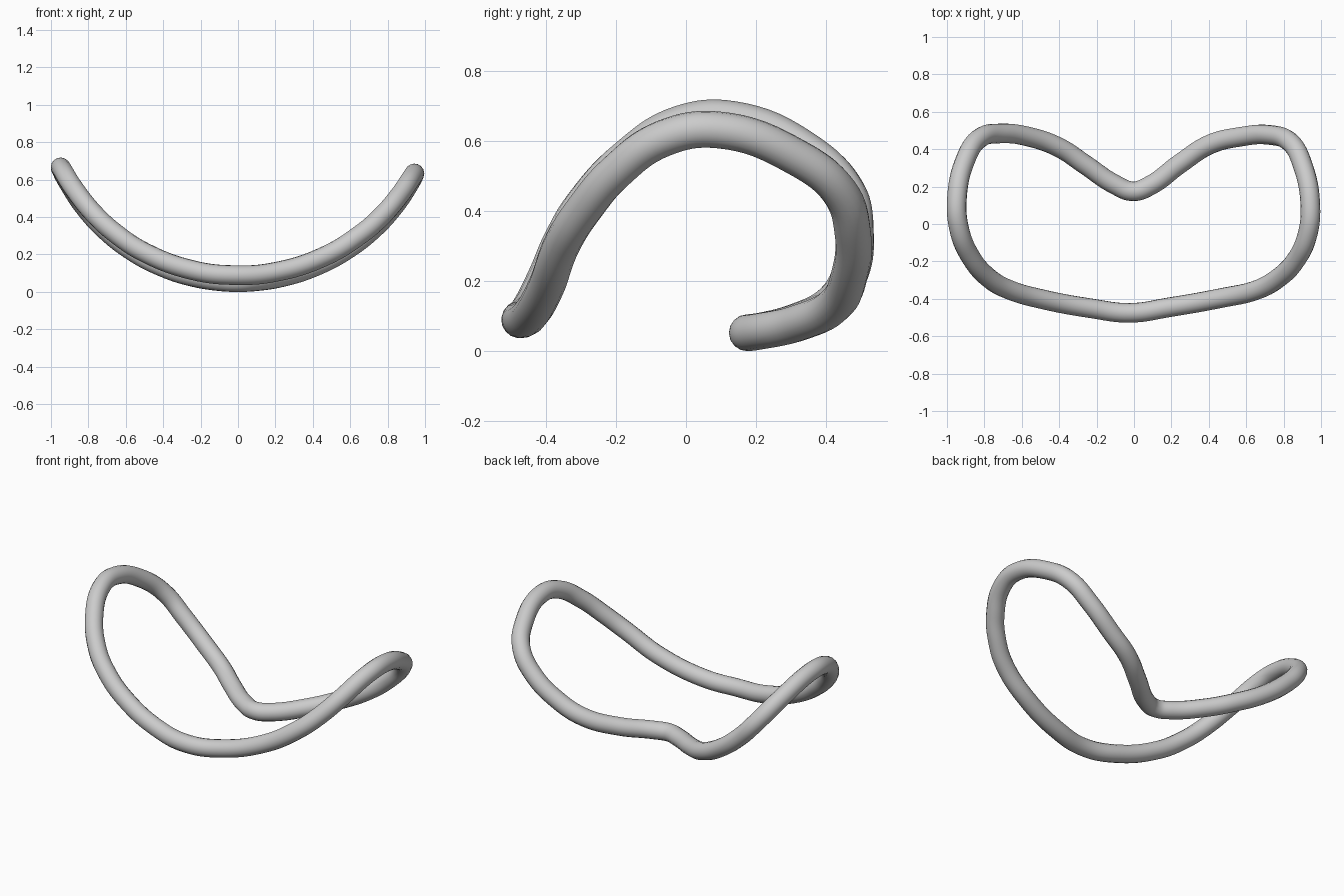
import bpy, math

R_TUBE = 0.0525
R_ARC = 1.068   # radius of the upward bend seen from the front

# plan outline of the loop centreline (x, y), starting at the back notch
plan = [(-0.005, 0.175), (0.085, 0.205), (0.245, 0.322), (0.405, 0.425), (0.567, 0.466),
        (0.727, 0.476), (0.834, 0.438), (0.9, 0.32), (0.943, 0.09), (0.925, -0.065),
        (0.86, -0.2), (0.77, -0.29), (0.663, -0.35), (0.46, -0.397), (0.19, -0.445),
        (-0.02, -0.475),
        (-0.235, -0.45), (-0.5, -0.4), (-0.663, -0.353), (-0.77, -0.294), (-0.877, -0.17),
        (-0.936, -0.02), (-0.947, 0.134), (-0.9, 0.347), (-0.823, 0.46), (-0.717, 0.484),
        (-0.556, 0.465), (-0.395, 0.406), (-0.262, 0.318), (-0.1, 0.21)]


def height(x, y):
    # circular saddle bend, front a little higher, left tip a little higher
    t = min(max((0.175 - y) / 0.65, 0), 1)
    z = R_TUBE + 0.037 * t + R_ARC - math.sqrt(R_ARC ** 2 - x * x)
    if abs(x) > 0.8:
        z += 0.008 * (abs(x) - 0.8) / 0.145
    if x < 0:
        z += 0.024 * (abs(x) / 0.945) ** 4
    return z


# closed round tube swept along the bent loop
curve = bpy.data.curves.new("bent_loop", 'CURVE')
curve.dimensions = '3D'
curve.resolution_u = 8
curve.bevel_depth = R_TUBE
curve.bevel_resolution = 6
spline = curve.splines.new('BEZIER')
spline.bezier_points.add(len(plan) - 1)
for bp, (x, y) in zip(spline.bezier_points, plan):
    bp.co = (x, y, height(x, y))
    bp.handle_left_type = bp.handle_right_type = 'AUTO'
spline.use_cyclic_u = True
spline.use_smooth = True

loop = bpy.data.objects.new("bent_loop", curve)
bpy.context.collection.objects.link(loop)
